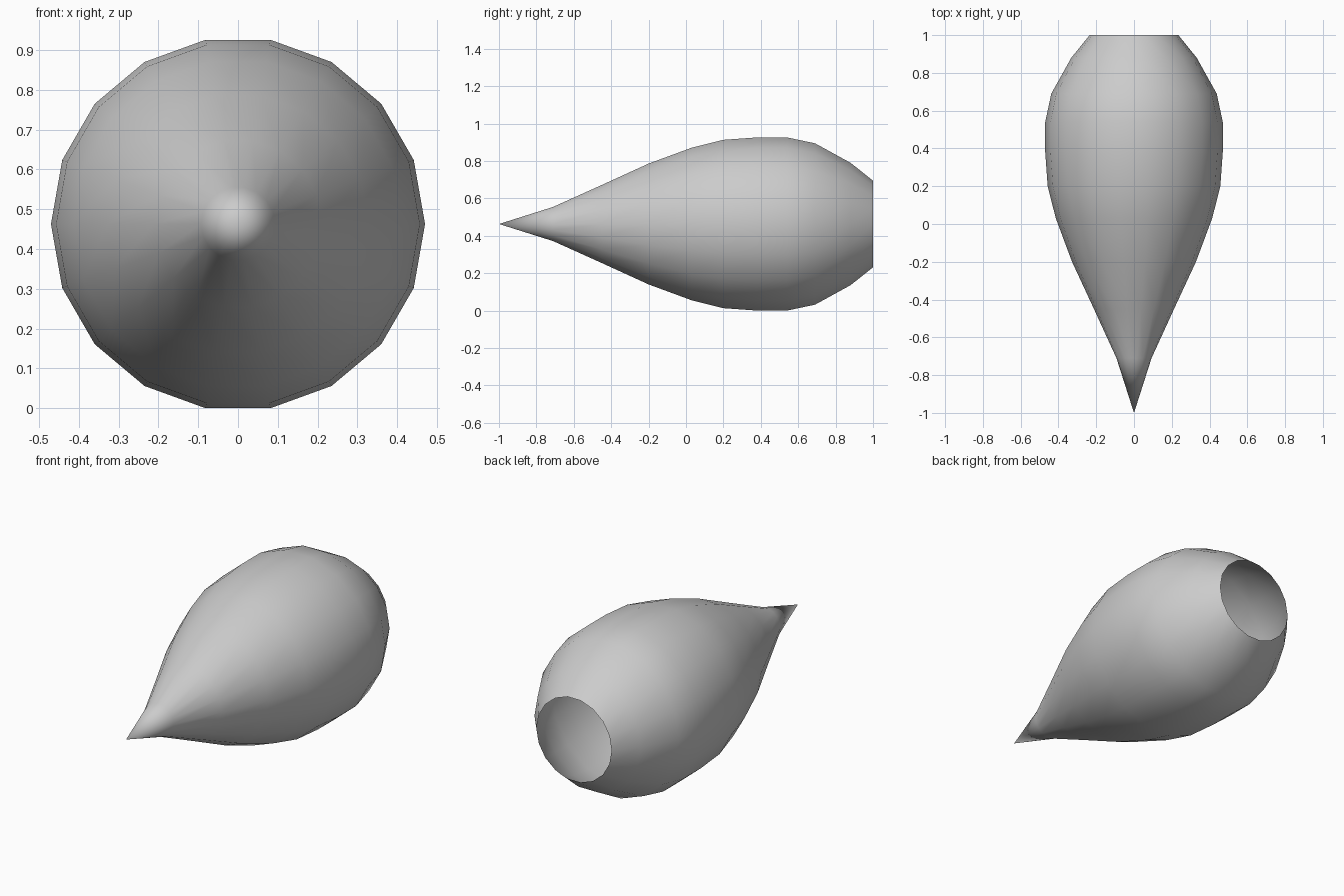
import bpy, bmesh, math

if "Cube" in bpy.data.objects:
    bpy.data.objects.remove(bpy.data.objects["Cube"])

SIDES = 18
CENTRE_Z = 0.463
TIP_Y = -1.0
# (y, radius) from just behind the tip to the open rear rim
PROFILE = [(-0.71, 0.093), (-0.45, 0.212), (-0.2, 0.328), (0.03, 0.414),
           (0.2, 0.457), (0.38, 0.47), (0.54, 0.47), (0.69, 0.438),
           (0.88, 0.332), (1.0, 0.235)]

bm = bmesh.new()

# Teardrop rings
rings = []
for y, r in PROFILE:
    angles = [2 * math.pi * i / SIDES for i in range(SIDES)]
    rings.append([bm.verts.new((r * math.cos(a), y, CENTRE_Z + r * math.sin(a)))
                  for a in angles])

# Pointed tip
tip = bm.verts.new((0, TIP_Y, CENTRE_Z))
for i in range(SIDES):
    bm.faces.new((tip, rings[0][i], rings[0][(i + 1) % SIDES]))

# Skin between the rings, rear left open
for a, b in zip(rings, rings[1:]):
    for i in range(SIDES):
        j = (i + 1) % SIDES
        bm.faces.new((a[i], b[i], b[j], a[j]))

bmesh.ops.recalc_face_normals(bm, faces=bm.faces[:])
# Make sure the open shell faces outward
face = bm.faces[SIDES * 5]
c = face.calc_center_median()
if face.normal.x * c.x + face.normal.z * (c.z - CENTRE_Z) < 0:
    bmesh.ops.reverse_faces(bm, faces=bm.faces[:])
for f in bm.faces:
    f.smooth = True

mesh = bpy.data.meshes.new("teardrop_shell")
bm.to_mesh(mesh)
bm.free()
shell = bpy.data.objects.new("teardrop_shell", mesh)
bpy.context.collection.objects.link(shell)
